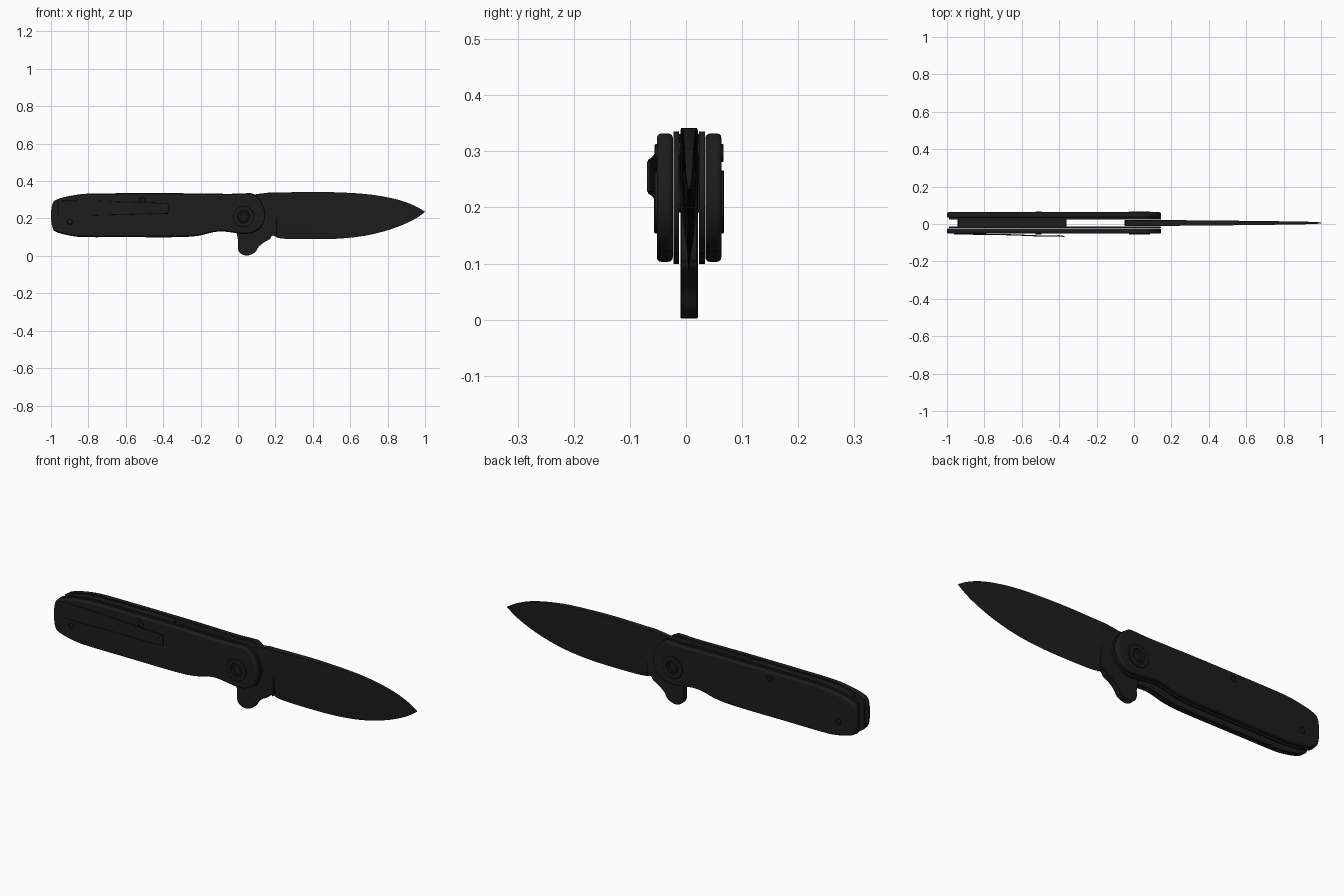
import bpy, bmesh, math

if "Cube" in bpy.data.objects:
    bpy.data.objects.remove(bpy.data.objects["Cube"])

black = bpy.data.materials.new("black_finish")
black.diffuse_color = (0.012, 0.012, 0.012, 1)
black.use_nodes = True
black.node_tree.nodes["Principled BSDF"].inputs["Base Color"].default_value = black.diffuse_color


def finish(name, bm, bevel=0, segments=3):
    bmesh.ops.recalc_face_normals(bm, faces=bm.faces)
    me = bpy.data.meshes.new(name)
    bm.to_mesh(me)
    bm.free()
    me.materials.append(black)
    ob = bpy.data.objects.new(name, me)
    bpy.context.collection.objects.link(ob)
    if bevel:
        m = ob.modifiers.new("edge_round", "BEVEL")
        m.width, m.segments, m.limit_method = bevel, segments, "ANGLE"
        m.angle_limit = math.radians(50)
    bpy.ops.object.select_all(action="DESELECT")
    ob.select_set(True)
    bpy.context.view_layer.objects.active = ob
    bpy.ops.object.shade_smooth_by_angle(angle=math.radians(35))
    return ob


def smooth(pts, n=4, closed=True):
    """Catmull-Rom curve through points of any dimension."""
    out, c = [], len(pts)
    for i in range(c if closed else c - 1):
        p = [pts[(i + k) % c] if closed else pts[min(max(i + k, 0), c - 1)] for k in (-1, 0, 1, 2)]
        for s in range(n):
            t = s / n
            out.append(tuple(0.5 * (2 * b + (d - a) * t + (2 * a - 5 * b + 4 * d - e) * t * t
                                    + (3 * b - a - 3 * d + e) * t ** 3) for a, b, d, e in zip(*p)))
    return out if closed else out + [pts[-1]]


def plate(name, outline, y0, y1, bevel=0, segments=3):
    bm = bmesh.new()
    face = bm.faces.new([bm.verts.new((x, y0, z)) for x, z in outline])
    new = bmesh.ops.extrude_face_region(bm, geom=[face])["geom"]
    bmesh.ops.translate(bm, vec=(0, y1 - y0, 0), verts=[v for v in new if isinstance(v, bmesh.types.BMVert)])
    return finish(name, bm, bevel, segments)


def loft(name, rings, bevel=0):
    bm = bmesh.new()
    rows = [[bm.verts.new(p) for p in r] for r in rings]
    k = len(rows[0])
    for a, b in zip(rows, rows[1:]):
        for i in range(k):
            bm.faces.new((a[i], a[(i + 1) % k], b[(i + 1) % k], b[i]))
    bm.faces.new(rows[0])
    bm.faces.new(rows[-1])
    return finish(name, bm, bevel, 2)


def turned(name, x, z, profile, sides=40):
    """Round part about a y axis; profile is (radius, y)."""
    rings = [[(x + r * math.cos(2 * math.pi * i / sides), y, z + r * math.sin(2 * math.pi * i / sides))
              for i in range(sides)] for r, y in profile]
    return loft(name, rings)


# Handle outline: spine, rounded pivot end, finger notch, belly, butt
handle = smooth([(-0.992, 0.28), (-0.965, 0.303), (-0.9, 0.32), (-0.8, 0.333), (-0.6, 0.335),
                 (-0.3, 0.335), (-0.05, 0.332), (0.05, 0.335), (0.085, 0.33), (0.12, 0.295),
                 (0.141, 0.25), (0.145, 0.215), (0.136, 0.175), (0.112, 0.14), (0.07, 0.12),
                 (0.02, 0.118), (-0.04, 0.126), (-0.09, 0.131), (-0.14, 0.125), (-0.21, 0.108),
                 (-0.32, 0.1), (-0.6, 0.1), (-0.8, 0.1), (-0.88, 0.105), (-0.965, 0.125),
                 (-0.992, 0.15), (-1.0, 0.215)])
scale_outline = [(x if x < -0.9 else x - 0.001, 0.22 + (z - 0.22) * 0.97) for x, z in handle]
liner_outline = [(max(x, -0.99), z) for x, z in handle if x > -0.995]

plate("front_scale", scale_outline, -0.052, -0.0235, 0.008)
plate("back_scale", scale_outline, 0.0345, 0.063, 0.008)
plate("front_liner", liner_outline, -0.0225, -0.0125)
plate("back_liner", liner_outline, 0.0235, 0.0335)

# Spacer along the spine between the liners
plate("back_spacer", smooth([(-0.94, 0.2), (-0.94, 0.29), (-0.92, 0.312), (-0.8, 0.328), (-0.6, 0.33),
                             (-0.38, 0.33), (-0.37, 0.315), (-0.38, 0.29), (-0.6, 0.28), (-0.8, 0.272),
                             (-0.9, 0.25), (-0.92, 0.2)]), -0.0125, 0.0235)

# Blade tang with flipper tab
plate("blade_tang", smooth([(-0.05, 0.22), (-0.04, 0.3), (0.0, 0.328), (0.08, 0.328), (0.13, 0.334),
                            (0.2, 0.338), (0.205, 0.3), (0.205, 0.2), (0.205, 0.11), (0.19, 0.108),
                            (0.18, 0.106), (0.17, 0.09), (0.14, 0.073), (0.11, 0.048), (0.09, 0.018),
                            (0.052, 0.002), (0.018, 0.01), (0.001, 0.035), (0.0, 0.08), (-0.01, 0.125),
                            (-0.04, 0.15)]), -0.01, 0.021, 0.002, 1)

# Blade stations: x, spine z, grind z, edge z, half thickness
stations = smooth([(0.195, 0.338, 0.15, 0.112, 0.0155), (0.23, 0.339, 0.245, 0.093, 0.015),
                   (0.4, 0.342, 0.255, 0.089, 0.0135), (0.55, 0.339, 0.26, 0.093, 0.012),
                   (0.68, 0.331, 0.263, 0.108, 0.0105), (0.79, 0.315, 0.264, 0.134, 0.009),
                   (0.88, 0.293, 0.26, 0.166, 0.0075), (0.95, 0.265, 0.249, 0.2, 0.006),
                   (0.999, 0.237, 0.2355, 0.234, 0.003)], 5, False)
CY = 0.0055
loft("blade", [[(x, CY - t, s), (x, CY + t, s), (x, CY + t, g), (x, CY + 0.001, e),
                (x, CY - 0.001, e), (x, CY - t, g)] for x, s, g, e, t in stations])

# Pocket clip: x, y, half width
clip = smooth([(-0.962, -0.053, 0.036), (-0.94, -0.054, 0.04), (-0.8, -0.055, 0.039), (-0.65, -0.058, 0.035),
               (-0.5, -0.064, 0.031), (-0.43, -0.065, 0.029), (-0.4, -0.063, 0.028), (-0.372, -0.067, 0.027)],
              4, False)
loft("pocket_clip", [[(x, y - 0.003, 0.255 - w), (x, y + 0.003, 0.255 - w),
                      (x, y + 0.003, 0.255 + w), (x, y - 0.003, 0.255 + w)] for x, y, w in clip], 0.0015)

# Pivots and screws on both faces, each with a recessed socket
for side, base, sign in (("front", -0.05, -1), ("back", 0.061, 1)):
    def ring(r, lift):
        return [(r, base - sign * 0.004), (r, base + sign * (lift - 0.0015)), (r - 0.002, base + sign * lift),
                (r * 0.62, base + sign * lift), (r * 0.58, base + sign * (lift - 0.0035)),
                (r * 0.02, base + sign * (lift - 0.0035))]
    turned(side + "_pivot_collar", 0.03, 0.21, ring(0.056, 0.007))
    turned(side + "_pivot_screw", 0.03, 0.21, ring(0.027, 0.0065), 24)
    for k, (x, z) in enumerate(((-0.51, 0.297), (-0.9, 0.183))):
        turned(f"{side}_screw_{k + 1}", x, z, ring(0.016, 0.006 if k == 0 else 0.004), 20)
